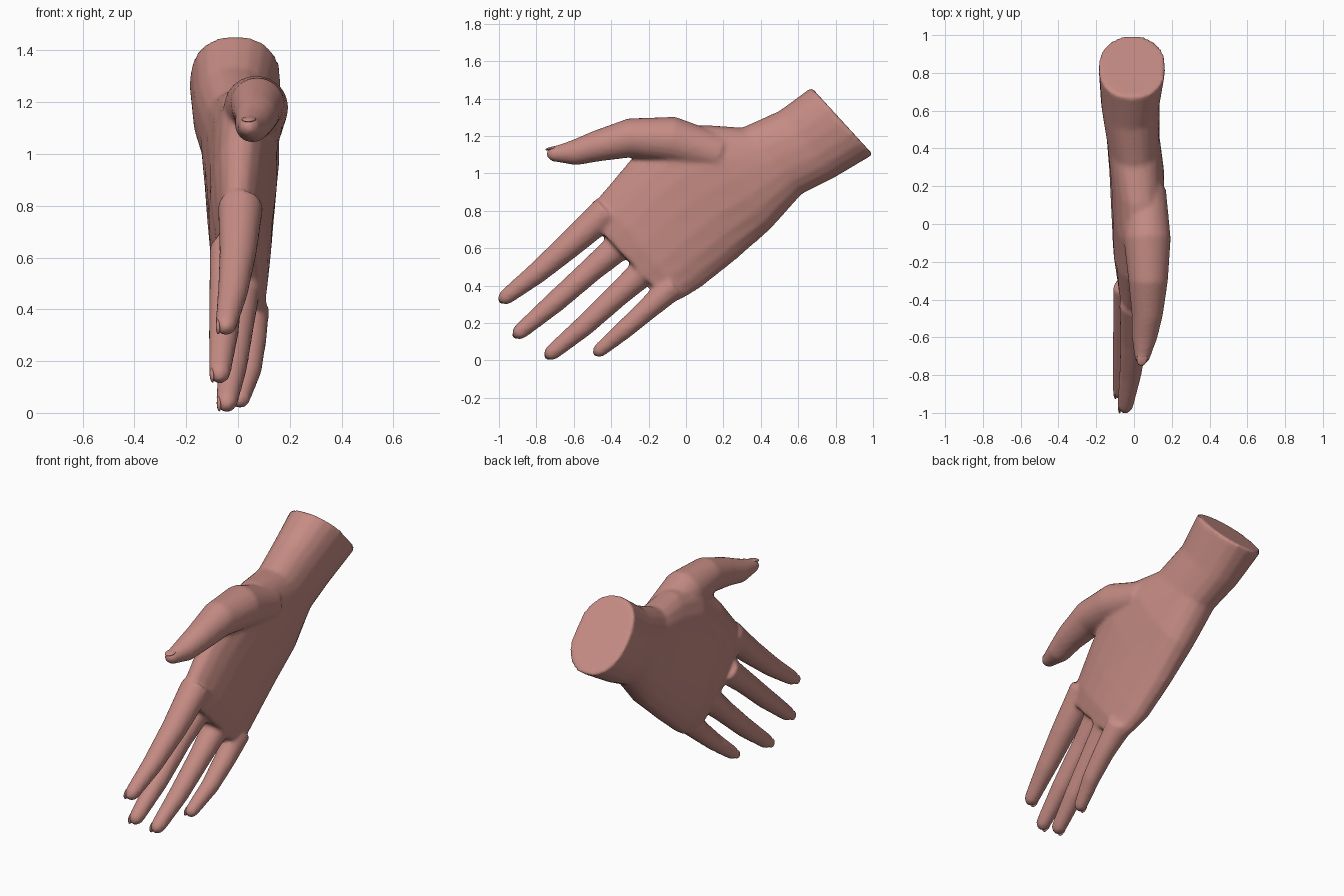
import bpy, bmesh
from math import sin, cos, pi, sqrt
from mathutils import Vector

if "Cube" in bpy.data.objects:
    bpy.data.objects.remove(bpy.data.objects["Cube"])

N = 20
X = Vector((1, 0, 0))
skin = bpy.data.materials.new("skin")
skin.diffuse_color = (0.56, 0.26, 0.23, 1)
skin.use_nodes = True
skin.node_tree.nodes["Principled BSDF"].inputs["Base Color"].default_value = skin.diffuse_color


def soft(v, e):
    return (1 if v >= 0 else -1) * abs(v) ** e


def loft(bm, rings, e=1.0):
    """Bridge elliptical rings given as (centre, half-axis u, half-axis v)."""
    loops = []
    for c, u, v in rings:
        loops.append([bm.verts.new(c + u * soft(cos(2 * pi * i / N), e)
                                   + v * soft(sin(2 * pi * i / N), e)) for i in range(N)])
    for a, b in zip(loops, loops[1:]):
        for i in range(N):
            j = (i + 1) % N
            bm.faces.new((a[i], a[j], b[j], b[i]))
    bm.faces.new(loops[0][::-1])
    bm.faces.new(loops[-1])


def digit(bm, pts, flat=1.0):
    """Tapered finger through (y, z, x, radius) points with a rounded tip."""
    P = [Vector((x, y, z)) for y, z, x, r in pts]
    R = [p[3] for p in pts]
    rings = []
    for i, c in enumerate(P):
        t = (P[min(i + 1, len(P) - 1)] - P[max(i - 1, 0)]).normalized()
        v = t.cross(X).normalized()
        rings.append((c, v.cross(t) * R[i] * flat, v * R[i]))
    c, u, v = rings[-1]
    for k in (0.4, 0.75, 0.93, 0.99):
        s = sqrt(1 - k * k)
        rings.append((c + t * R[-1] * k * 1.25, u * s, v * s))
    loft(bm, rings)
    return c, t


bm = bmesh.new()

# Wrist and palm: thumb-side edge (y, z), little-finger-side edge (y, z), x at each edge, half thickness
palm = [
    (0.67, 1.46, 1.00, 1.10, -0.01, -0.01, 0.178),
    (0.50, 1.335, 0.79, 0.975, -0.02, -0.02, 0.155),
    (0.30, 1.245, 0.62, 0.89, 0.00, -0.01, 0.14),
    (0.10, 1.26, 0.45, 0.70, 0.03, 0.00, 0.145),
    (-0.12, 1.23, 0.25, 0.525, 0.03, 0.00, 0.135),
    (-0.30, 1.07, 0.08, 0.39, 0.01, 0.01, 0.122),
    (-0.46, 0.88, -0.01, 0.335, 0.00, 0.03, 0.10),
    (-0.53, 0.77, -0.09, 0.30, 0.00, 0.04, 0.065),
]
rings = []
for ay, az, by, bz, xa, xb, h in palm:
    a, b = Vector((xa, ay, az)), Vector((xb, by, bz))
    rings.append(((a + b) / 2, X * h, (a - b) / 2))
loft(bm, rings, 0.88)

# Thumb and fingers
digits = {
    "thumb": [(0.18, 1.10, 0.06, 0.11), (-0.08, 1.18, 0.07, 0.125), (-0.30, 1.19, 0.075, 0.105),
              (-0.48, 1.145, 0.07, 0.083), (-0.60, 1.11, 0.055, 0.068), (-0.69, 1.105, 0.045, 0.045)],
    "index": [(-0.42, 0.80, 0.01, 0.088), (-0.62, 0.62, 0.0, 0.072),
              (-0.80, 0.465, -0.02, 0.058), (-0.955, 0.345, -0.045, 0.043)],
    "middle": [(-0.33, 0.635, -0.03, 0.08), (-0.50, 0.49, -0.045, 0.066),
               (-0.70, 0.312, -0.055, 0.058), (-0.88, 0.16, -0.07, 0.043)],
    "ring": [(-0.20, 0.50, 0.01, 0.08), (-0.36, 0.355, 0.0, 0.065),
             (-0.55, 0.18, -0.02, 0.056), (-0.71, 0.048, -0.042, 0.043)],
    "little": [(-0.07, 0.40, 0.045, 0.076), (-0.20, 0.28, 0.05, 0.06),
               (-0.33, 0.165, 0.04, 0.051), (-0.455, 0.06, 0.01, 0.039)],
}
tips = {}
for name, pts in digits.items():
    tips[name] = (*digit(bm, pts), pts[-1][3])

bmesh.ops.recalc_face_normals(bm, faces=bm.faces)
me = bpy.data.meshes.new("hand")
bm.to_mesh(me)
bm.free()
hand = bpy.data.objects.new("hand", me)
bpy.context.collection.objects.link(hand)
me.materials.append(skin)

# Fuse the overlapping parts into one skin
fuse = hand.modifiers.new("fuse", 'REMESH')
fuse.mode = 'VOXEL'
fuse.voxel_size = 0.013
fuse.use_smooth_shade = True
relax = hand.modifiers.new("relax", 'SMOOTH')
relax.factor = 0.5
relax.iterations = 5

# Nails on the back of each digit tip
for name, (c, t, r) in tips.items():
    side = t.cross(X).normalized()
    out = side.cross(t)
    if out.x > 0:
        out = -out
    if name == "thumb":
        out = -side if side.z < 0 else side
        side = X.copy()
    bm = bmesh.new()
    bmesh.ops.create_uvsphere(bm, u_segments=12, v_segments=8, radius=1)
    for v in bm.verts:
        x, y, z = v.co
        v.co = c + t * r * (0.55 + 0.8 * x) + side * r * 0.62 * y + out * r * (0.68 + 0.2 * z - 0.12 * x)
    bmesh.ops.recalc_face_normals(bm, faces=bm.faces)
    me = bpy.data.meshes.new(name + "_nail")
    bm.to_mesh(me)
    bm.free()
    me.polygons.foreach_set("use_smooth", [True] * len(me.polygons))
    me.materials.append(skin)
    bpy.context.collection.objects.link(bpy.data.objects.new(name + "_nail", me))
